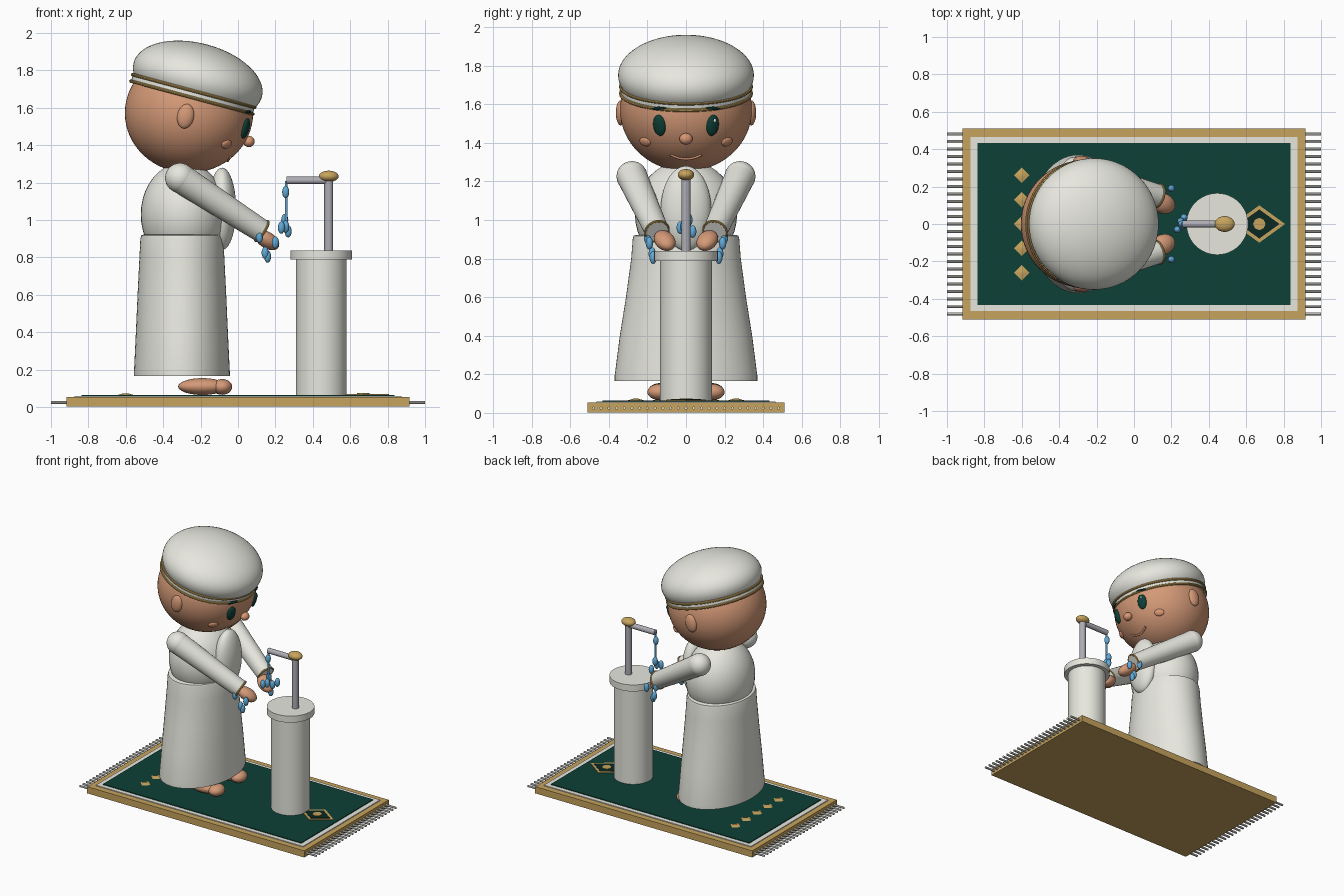
import bpy, math
from mathutils import Vector, Matrix

if "Cube" in bpy.data.objects:
    bpy.data.objects.remove(bpy.data.objects["Cube"])


def mat(name, r, g, b):
    m = bpy.data.materials.new(name)
    m.diffuse_color = (r, g, b, 1)
    m.use_nodes = True
    m.node_tree.nodes["Principled BSDF"].inputs["Base Color"].default_value = m.diffuse_color
    return m


WHITE = mat("off white", .80, .80, .74)
GOLD = mat("gold", .57, .37, .11)
GREEN = mat("deep green", .004, .052, .037)
DARK = mat("dark green", .003, .022, .017)
SKIN = mat("skin", .66, .32, .185)
BLUSH = mat("blush", .70, .31, .17)
BLUE = mat("water blue", .12, .40, .68)
SILVER = mat("silver", .42, .42, .46)


def finish(name, material):
    o = bpy.context.object
    o.name = name
    o.data.materials.append(material)
    bpy.ops.object.shade_smooth_by_angle(angle=math.radians(35))
    return o


def ball(name, material, c, r, rot=(0, 0, 0), seg=40):
    bpy.ops.mesh.primitive_uv_sphere_add(segments=seg, ring_count=seg // 2, location=c, rotation=rot)
    bpy.context.object.scale = r
    return finish(name, material)


def tube(name, material, a, b, r1, r2=None, seg=32):
    a, b = Vector(a), Vector(b)
    d = b - a
    bpy.ops.mesh.primitive_cone_add(vertices=seg, radius1=r1, radius2=r1 if r2 is None else r2,
                                    depth=d.length, location=(a + b) / 2,
                                    rotation=d.to_track_quat('Z', 'Y').to_euler())
    return finish(name, material)


def ring(name, material, c, axis, R, r):
    bpy.ops.mesh.primitive_torus_add(location=c, rotation=Vector(axis).to_track_quat('Z', 'Y').to_euler(),
                                     major_radius=R, minor_radius=r, major_segments=64, minor_segments=10)
    return finish(name, material)


def box(name, material, hx, hy, z0, z1):
    bpy.ops.mesh.primitive_cube_add(size=2, location=(0, 0, (z0 + z1) / 2))
    bpy.context.object.scale = (hx, hy, (z1 - z0) / 2)
    return finish(name, material)


def prism(name, material, c, rx, ry, h, sides=4, top=1.0):
    bpy.ops.mesh.primitive_cone_add(vertices=sides, radius1=1, radius2=top, depth=h, location=c)
    bpy.context.object.scale = (rx, ry, 1)
    return finish(name, material)


def loft(name, material, cx, levels, seg=64):
    # stacked ellipses (z, rx, ry), closed at both ends
    verts, faces = [], []
    for z, rx, ry in levels:
        for i in range(seg):
            a = math.tau * i / seg
            verts.append((cx + rx * math.cos(a), ry * math.sin(a), z))
    for k in range(len(levels) - 1):
        for i in range(seg):
            j = (i + 1) % seg
            faces.append((k * seg + i, k * seg + j, (k + 1) * seg + j, (k + 1) * seg + i))
    faces.append(tuple(range(seg))[::-1])
    faces.append(tuple(range((len(levels) - 1) * seg, len(levels) * seg)))
    me = bpy.data.meshes.new(name)
    me.from_pydata(verts, [], faces)
    o = bpy.data.objects.new(name, me)
    bpy.context.collection.objects.link(o)
    bpy.ops.object.select_all(action='DESELECT')
    o.select_set(True)
    bpy.context.view_layer.objects.active = o
    return finish(name, material)


# Rug with layered borders, fringe and ornaments
box("rug_base", GOLD, .917, .51, 0.002, .053)
box("rug_border", WHITE, .875, .465, .05, .059)
box("rug_field", GREEN, .838, .433, .055, .065)
for end in (-1, 1):
    for i in range(25):
        y = (i - 12) * .04
        tube("fringe", WHITE, (end * .90, y, .025), (end * 1.0, y, .025), .008, seg=8)
for i in range(5):
    prism("rug_diamond", GOLD, (-.6, (i - 2) * .13, .069), .045, .045, .01, top=.25)
prism("medallion_rim", GOLD, (.67, 0, .066), .138, .10, .006)
prism("medallion_field", DARK, (.67, 0, .068), .108, .078, .006)
prism("medallion_centre", GOLD, (.67, 0, .071), .033, .033, .008, sides=8)

# Pillar with tap
PX, TX, SX = .445, .485, .258
tube("pillar", WHITE, (PX, 0, .06), (PX, 0, .80), .135, seg=48)
tube("pillar_cap", WHITE, (PX, 0, .788), (PX, 0, .838), .165, seg=48)
tube("tap_pipe", SILVER, (TX, 0, .83), (TX, 0, 1.23), .024)
tube("tap_spout", SILVER, (TX, 0, 1.212), (SX, 0, 1.212), .02)
ball("tap_knob", GOLD, (TX, 0, 1.234), (.053, .042, .03))

# Falling water
tube("water_stream", BLUE, (SX, 0, 1.21), (SX, 0, .96), .007, seg=12)


def drop(c, s=1.0):
    ball("water_drop", BLUE, c, (.019 * s, .019 * s, .033 * s), seg=16)


for c in ((SX - .003, 0, 1.15), (.25, .015, 1.0), (.232, -.03, .96), (.268, .035, .94), (.255, -.01, .965)):
    drop(c)

# Robe
loft("skirt", WHITE, -.30, [(.165, .257, .37), (.19, .256, .37), (.40, .246, .343), (.60, .237, .311),
                            (.80, .227, .284), (.90, .222, .276), (.918, .217, .272), (.922, .208, .262)])
ball("torso", WHITE, (-.29, 0, 1.03), (.23, .265, .28))
ball("chest_panel", WHITE, (-.085, 0, 1.06), (.075, .13, .22))

# Head
HC, HR = (-.262, 0, 1.572), (.343, .342, .32)
ball("head", SKIN, HC, HR, seg=64)


def face_x(y, z):
    return HC[0] + HR[0] * math.sqrt(max(0, 1 - (y / HR[1]) ** 2 - ((z - HC[2]) / HR[2]) ** 2))


ball("nose", BLUSH, (.058, 0, 1.42), (.031, .034, .03), seg=24)

# Smile
cu = bpy.data.curves.new("mouth", 'CURVE')
cu.dimensions = '3D'
cu.bevel_depth = .007
cu.use_fill_caps = True
sp = cu.splines.new('POLY')
sp.points.add(12)
for i, p in enumerate(sp.points):
    y = (i - 6) / 6 * .08
    z = 1.316 + .022 * (y / .08) ** 2
    p.co = (face_x(y, z), y, z, 1)
mouth = bpy.data.objects.new("mouth", cu)
bpy.context.collection.objects.link(mouth)
cu.materials.append(BLUSH)

# Paired parts
SH_DIR = Vector((.455, -.135, -.295))
for s in (-1, 1):
    # face
    yaw = s * .42
    ball("eye", GREEN, (face_x(.138, 1.49), s * .138, 1.49), (.018, .034, .056), (0, .25, yaw), 24)
    ball("eye_glint", WHITE, (face_x(.138, 1.49) + .017, s * .138 + .01, 1.515), (.006, .008, .01), seg=12)
    ball("brow", DARK, (face_x(.14, 1.578), s * .14, 1.578), (.014, .045, .009), (0, 0, yaw), 16)
    ball("cheek", BLUSH, (face_x(.212, 1.405), s * .212, 1.405), (.014, .036, .026), (0, .5, s * .75), 24)
    ball("ear", SKIN, (-.28, s * .338, 1.555), (.045, .026, .066), (0, .2, 0), 24)
    # arm
    sh = Vector((-.31, s * .28, 1.225))
    d = Vector((SH_DIR.x, s * SH_DIR.y, SH_DIR.z))
    wrist = sh + d * .97
    ball("shoulder", WHITE, sh, (.08, .08, .08), seg=32)
    tube("sleeve", WHITE, sh, wrist, .079, .062)
    ring("cuff", GOLD, sh + d * .96, d, .061, .007)
    ball("hand", SKIN, (.155, s * .11, .893), (.075, .054, .043), (0, .55, -s * .4), 32)
    for c in ((.115, .20, .91), (.20, .19, .88), (.158, .17, .805), (.145, .175, .825)):
        drop((c[0], s * c[1], c[2]))
    # foot
    ball("foot", SKIN, (-.19, s * .13, .11), (.13, .068, .045), seg=32)
    ball("toes", SKIN, (-.085, s * .135, .108), (.054, .065, .042), seg=32)

# Tilted cap with a gold edged band
TILT = math.radians(15)
N = Vector((math.sin(TILT), 0, math.cos(TILT)))
CC = Vector((-.215, 0, 1.75))
ball("cap_crown", WHITE, CC, (.355, .352, .195), (0, TILT, 0), 64)
BC = CC - Vector((.006, 0, 0))
tube("cap_band", WHITE, BC - N * .105, BC - N * .055, .337, seg=64)
for k in (.062, .098):
    ring("cap_trim", GOLD, BC - N * k, N, .338, .009)
